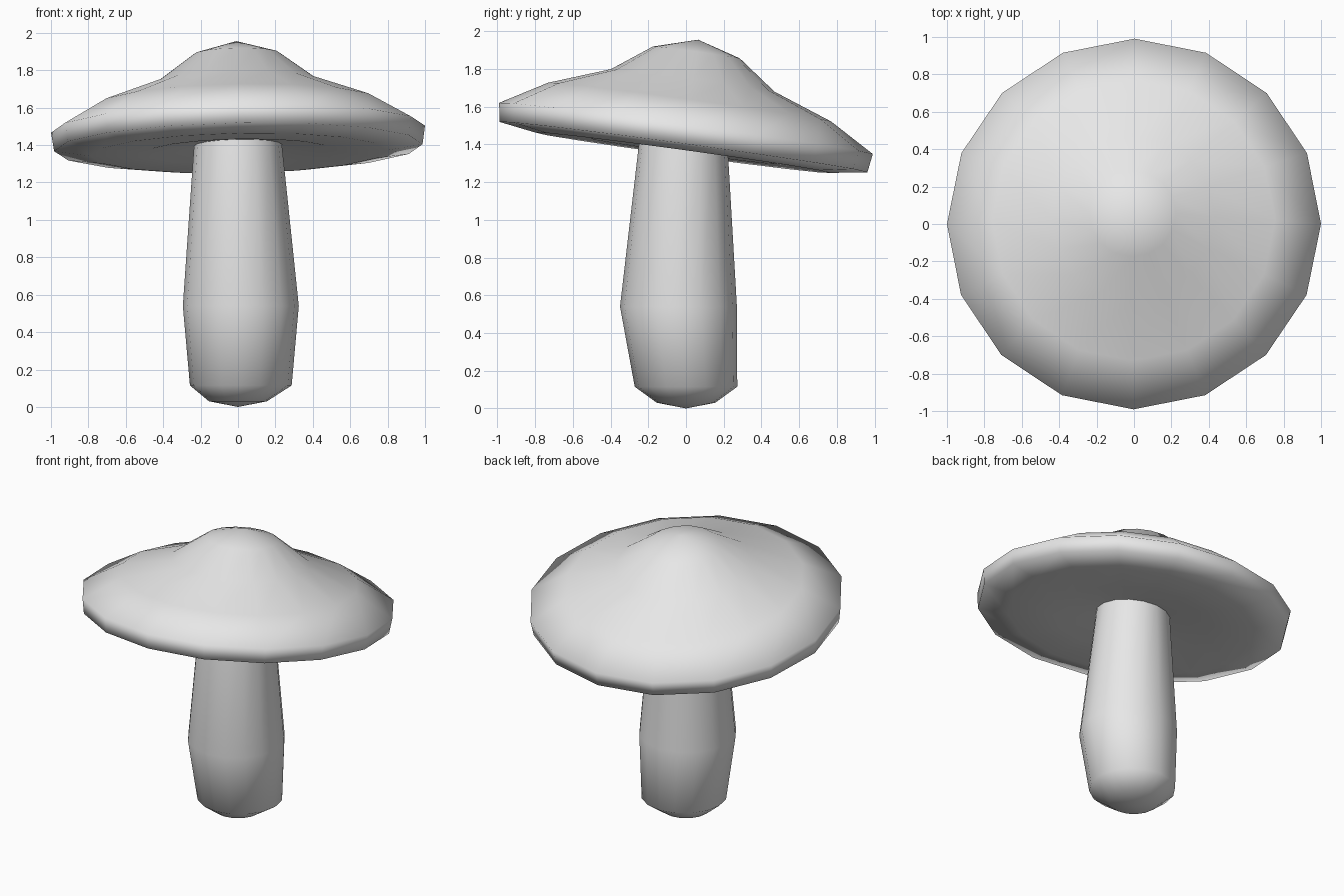
import bpy
import bmesh
from math import cos, sin, pi, radians
from mathutils import Euler

cube = bpy.data.objects.get("Cube")
if cube:
    bpy.data.objects.remove(cube, do_unlink=True)

SIDES = 16

# One plain grey for the whole model
grey = bpy.data.materials.new("plain_grey")
grey.use_nodes = True
grey.diffuse_color = (0.8, 0.8, 0.8, 1)
grey.node_tree.nodes["Principled BSDF"].inputs["Base Color"].default_value = (0.8, 0.8, 0.8, 1)


def lathe(name, rings):
    """Join rings of (radius, height, centre x, centre y); radius 0 is a pole."""
    bm = bmesh.new()
    loops = []
    for r, z, cx, cy in rings:
        count = SIDES if r else 1
        loops.append([bm.verts.new((cx + r * cos(2 * pi * i / SIDES),
                                    cy + r * sin(2 * pi * i / SIDES), z))
                      for i in range(count)])
    for low, high in zip(loops, loops[1:]):
        for i in range(SIDES):
            j = (i + 1) % SIDES
            corners = [low[i % len(low)], low[j % len(low)],
                       high[j % len(high)], high[i % len(high)]]
            bm.faces.new(list(dict.fromkeys(corners)))
    bmesh.ops.recalc_face_normals(bm, faces=bm.faces)
    for face in bm.faces:
        face.smooth = True
    mesh = bpy.data.meshes.new(name)
    bm.to_mesh(mesh)
    bm.free()
    mesh.materials.append(grey)
    obj = bpy.data.objects.new(name, mesh)
    bpy.context.collection.objects.link(obj)
    return obj


# Stem: rounded foot, swollen and slightly bent middle, top sunk into the cap
lathe("stem", [
    (0, 0, 0, 0),
    (0.155, 0.03, 0, 0),
    (0.272, 0.115, 0.015, 0),
    (0.31, 0.54, 0.015, -0.04),
    (0.235, 1.4, 0, -0.015),
    (0.23, 1.48, 0, -0.01),
])

# Cap: hollowed underside, thin rim and a bell-shaped crown, tilted to the back
cap_profile = [(0, -0.07), (0.25, -0.088), (0.5, -0.122), (0.79, -0.13),
               (0.985, -0.1), (1.0, 0), (0.757, 0.141), (0.438, 0.257),
               (0.232, 0.407), (0, 0.475)]
cap = lathe("cap", [(r, z, 0, 0) for r, z in cap_profile])
cap.data.transform(Euler((radians(-7.8), radians(-1.1), 0)).to_matrix().to_4x4())
cap.location = (0, 0, 1.485)
